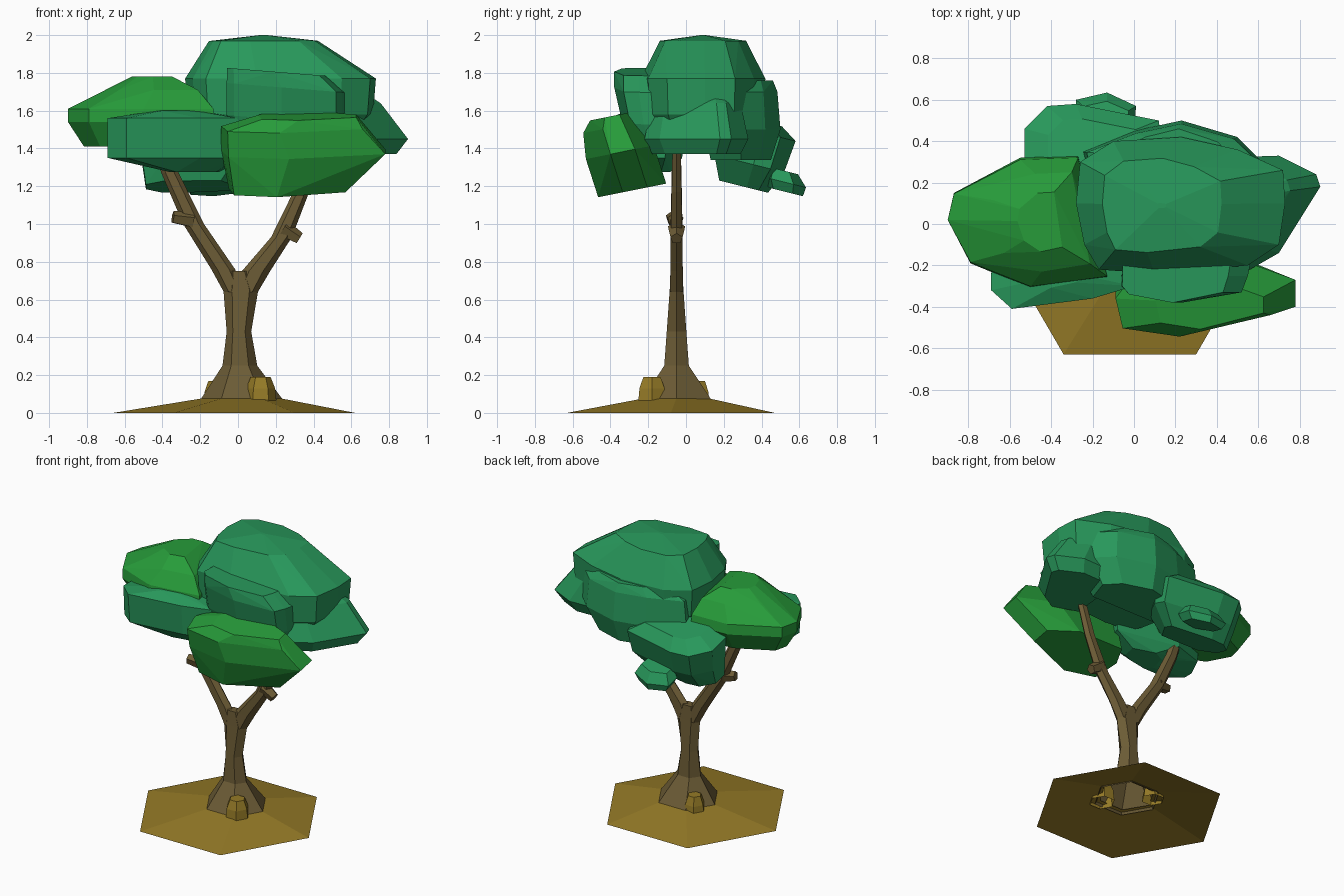
import bpy, bmesh, math
from mathutils import Vector, Matrix


def material(name, rgb):
    m = bpy.data.materials.new(name)
    m.diffuse_color = (*rgb, 1)
    return m


TEAL = material("teal_leaves", (0.021, 0.315, 0.105))
GREEN = material("green_leaves", (0.020, 0.330, 0.042))
BARK = material("bark", (0.150, 0.106, 0.036))
EARTH = material("earth", (0.300, 0.195, 0.020))


def finish(bm, name, mat):
    mesh = bpy.data.meshes.new(name)
    bm.to_mesh(mesh)
    bm.free()
    mesh.materials.append(mat)
    ob = bpy.data.objects.new(name, mesh)
    bpy.context.collection.objects.link(ob)
    return ob


def loft(name, mat, rings, cap=True, sides=6):
    """Stack of horizontal elliptical rings (x, y, z, rx, ry), bottom to top, open below."""
    bm = bmesh.new()
    loops = []
    for x, y, z, rx, ry in rings:
        angles = [2 * math.pi * i / sides for i in range(sides)]
        loops.append([bm.verts.new((x + rx * math.cos(a), y + ry * math.sin(a), z)) for a in angles])
    for lo, hi in zip(loops, loops[1:]):
        for i in range(sides):
            j = (i + 1) % sides
            bm.faces.new((lo[i], lo[j], hi[j], hi[i]))
    if cap:
        bm.faces.new(loops[-1])
    return finish(bm, name, mat)


def stub(name, start, end, r1, r2):
    """Short tapered twig between two points."""
    bm = bmesh.new()
    a, b = Vector(start), Vector(end)
    d = b - a
    mtx = Matrix.Translation((a + b) / 2) @ d.to_track_quat('Z', 'Y').to_matrix().to_4x4()
    bmesh.ops.create_cone(bm, cap_ends=True, segments=5, radius1=r1, radius2=r2,
                          depth=d.length, matrix=mtx)
    return finish(bm, name, BARK)


def clump(name, mat, outline, levels, tilt=(0, 0)):
    """Faceted leaf mass: a plan outline repeated at levels (z, sx, sy, dx, dy), then hulled."""
    xs, ys = zip(*outline)
    cx, cy = (min(xs) + max(xs)) / 2, (min(ys) + max(ys)) / 2
    bm = bmesh.new()
    for z, sx, sy, dx, dy in levels:
        for px, py in outline:
            x, y = cx + (px - cx) * sx + dx, cy + (py - cy) * sy + dy
            bm.verts.new((x, y, z + tilt[0] * (x - cx) + tilt[1] * (y - cy)))
    res = bmesh.ops.convex_hull(bm, input=bm.verts)
    junk = {g for g in res["geom_interior"] + res["geom_unused"] if isinstance(g, bmesh.types.BMVert)}
    bmesh.ops.delete(bm, geom=[v for v in junk if v.is_valid], context='VERTS')
    bmesh.ops.dissolve_limit(bm, angle_limit=math.radians(4), verts=bm.verts[:], edges=bm.edges[:])
    bmesh.ops.recalc_face_normals(bm, faces=bm.faces[:])
    return finish(bm, name, mat)


# Ground mound, hollow underneath, and stones
loft("ground_mound", EARTH, [(-0.02, -0.08, 0, 0.64, 0.635), (0.02, -0.05, 0.08, 0.19, 0.18)], cap=False)
for name, x, y, r, top in (("front_stone", 0.12, -0.18, 0.085, 0.19), ("back_stone", -0.11, 0.06, 0.075, 0.17)):
    loft(name, EARTH, [(x, y, 0.05, r, r), (x, y, top - 0.06, r * 0.9, r * 0.9),
                       (x, y, top, r * 0.62, r * 0.62)])

# Trunk with flared foot, and the two branches growing out of its fork
Y = -0.05
loft("trunk", BARK, [(0.02, Y, 0.06, 0.225, 0.22), (0.01, Y, 0.25, 0.092, 0.075), (0.005, Y, 0.43, 0.065, 0.06),
                     (0.015, Y, 0.65, 0.092, 0.042), (0.005, Y, 0.75, 0.06, 0.036)])
loft("left_branch", BARK, [(-0.022, Y, 0.64, 0.053, 0.04), (-0.078, Y, 0.76, 0.063, 0.038),
                           (-0.235, Y, 1.0, 0.055, 0.036),
                           (-0.36, Y, 1.27, 0.046, 0.03), (-0.42, Y, 1.45, 0.035, 0.024)])
loft("right_branch", BARK, [(0.045, Y, 0.64, 0.06, 0.04), (0.095, Y, 0.75, 0.075, 0.038),
                            (0.23, Y, 0.93, 0.055, 0.036),
                            (0.335, Y, 1.17, 0.042, 0.03), (0.42, Y, 1.45, 0.035, 0.024)])
stub("left_twig", (-0.24, -0.055, 1.02), (-0.345, -0.075, 1.035), 0.045, 0.034)
stub("right_twig", (0.24, -0.05, 0.975), (0.325, -0.05, 0.922), 0.048, 0.034)

# Top crown and the masses pressed against it
clump("crown", TEAL,
      [(-0.28, 0.1), (-0.24, -0.1), (-0.17, -0.22), (0.1, -0.24), (0.55, -0.2), (0.7, -0.1),
       (0.73, 0.1), (0.72, 0.26), (0.5, 0.36), (0.23, 0.42), (-0.1, 0.4), (-0.26, 0.3)],
      [(1.39, 0.7, 0.7, 0, 0), (1.58, 0.97, 0.97, 0, 0), (1.77, 1, 1, 0, 0),
       (1.97, 0.57, 0.69, -0.09, 0), (2.0, 0.04, 0.04, -0.09, 0.0)])
clump("crown_front", TEAL,
      [(-0.06, -0.3), (-0.02, -0.34), (0.23, -0.38), (0.52, -0.33), (0.55, -0.25), (0.6, 0), (-0.05, 0)],
      [(1.42, 0.85, 0.8, 0, 0.05), (1.55, 1, 0.9, 0, 0.02), (1.72, 1, 1, 0, 0), (1.80, 0.84, 1, -0.05, 0)],
      (-0.08, 0))
clump("crown_back", TEAL,
      [(-0.25, 0.35), (0, 0.45), (0.23, 0.5), (0.5, 0.42), (0.62, 0.3), (0.55, 0.1), (-0.2, 0.1)],
      [(1.34, 0.75, 0.8, 0, -0.01), (1.5, 1, 1, 0, 0), (1.7, 0.95, 0.92, 0, 0), (1.76, 0.7, 0.8, 0, 0)])
clump("crown_right", TEAL,
      [(0.9, 0.18), (0.88, 0.24), (0.7, 0.33), (0.4, 0.32), (0.35, -0.15), (0.56, -0.22),
       (0.7, -0.14), (0.82, 0.1)],
      [(1.37, 0.85, 0.85, -0.02, 0), (1.45, 1, 1, 0, 0), (1.64, 0.8, 0.85, -0.09, 0), (1.7, 0.6, 0.7, -0.13, 0)])

# Bright green masses
clump("green_front_right", GREEN,
      [(-0.09, -0.3), (-0.05, -0.48), (0.27, -0.53), (0.78, -0.4), (0.78, -0.27), (0.5, -0.17), (0, -0.17)],
      [(1.165, 0.71, 1, -0.085, 0.065), (1.38, 1, 1, 0, 0), (1.52, 0.86, 0.8, -0.06, -0.05),
       (1.58, 0.6, 0.6, 0.02, -0.05)], (0, 0.2))
clump("green_left", GREEN,
      [(-0.9, 0.02), (-0.79, -0.19), (-0.5, -0.31), (-0.13, -0.26), (-0.27, 0.33), (-0.55, 0.32), (-0.87, 0.15)],
      [(1.41, 0.78, 0.75, 0, 0), (1.54, 1, 1, 0, 0), (1.61, 1, 0.97, 0, 0),
       (1.71, 0.63, 0.75, 0.06, 0), (1.78, 0.28, 0.45, 0.06, 0)])

# Lower teal masses
clump("teal_front_left", TEAL,
      [(-0.69, -0.24), (-0.69, -0.32), (-0.59, -0.41), (-0.2, -0.36), (0, -0.3), (0.05, -0.1),
       (-0.4, 0), (-0.62, -0.08)],
      [(1.275, 0.35, 0.5, 0.09, 0.02), (1.35, 1, 0.9, 0, 0), (1.56, 1, 1, 0, 0), (1.6, 0.3, 0.5, 0, 0)])
clump("teal_back_left", TEAL,
      [(-0.53, 0.46), (-0.53, 0.3), (-0.4, 0.18), (0, 0.17), (0.13, 0.4), (0.12, 0.5), (-0.28, 0.58), (-0.42, 0.57)],
      [(1.18, 0.75, 0.63, -0.04, -0.07), (1.31, 0.95, 0.9, 0.01, -0.04), (1.49, 1, 1, 0, 0), (1.55, 0.65, 0.65, 0, 0)],
      (0, -0.25))
clump("small_back_tuft", TEAL,
      [(-0.28, 0.5), (-0.15, 0.42), (0, 0.45), (0.01, 0.57), (-0.13, 0.635), (-0.28, 0.6)],
      [(1.17, 0.8, 0.85, 0, 0), (1.22, 1, 1, 0, 0), (1.28, 0.75, 0.7, 0, -0.01)], (0, -0.25))
